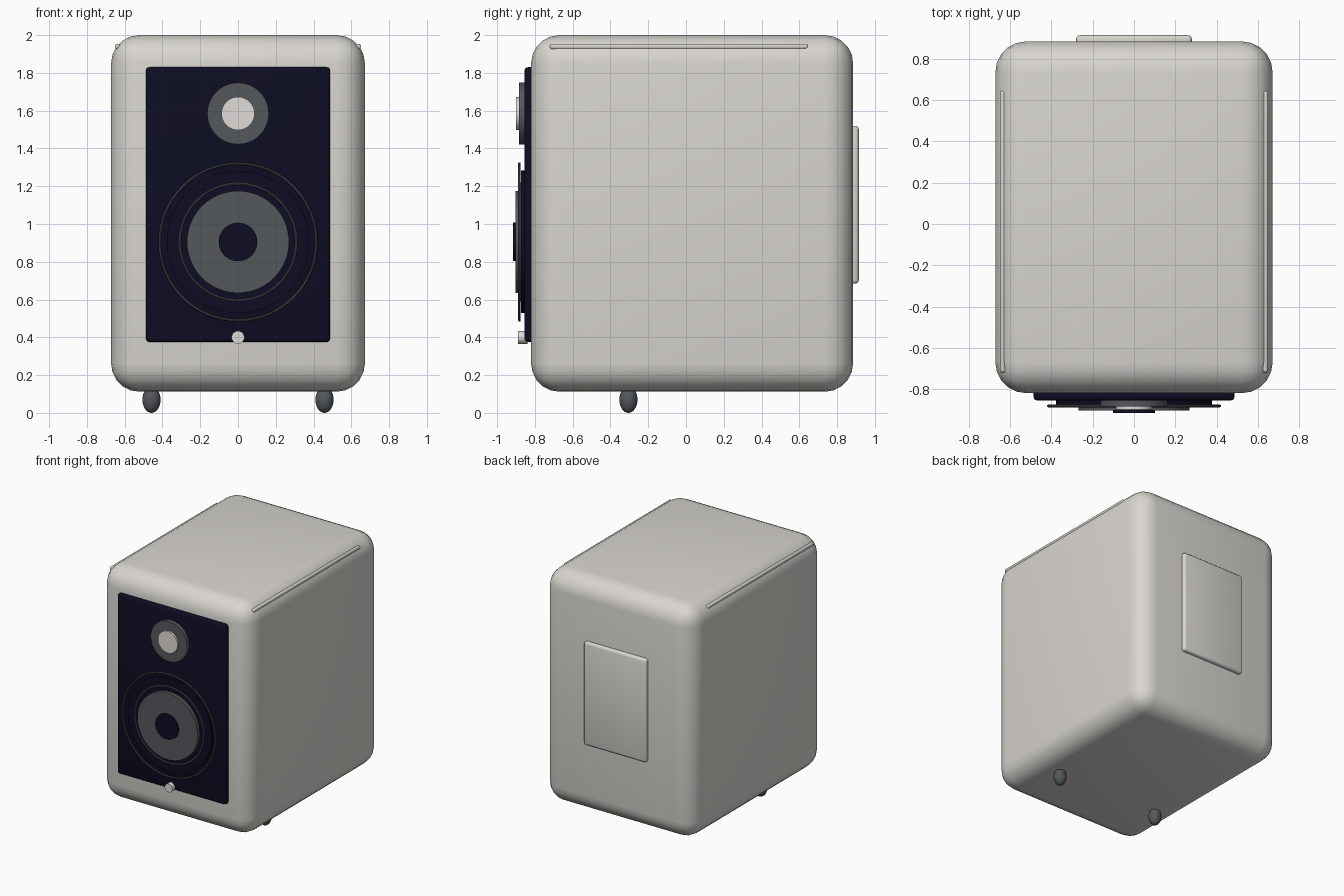
import bpy
from math import pi, radians

cube = bpy.data.objects.get("Cube")
if cube:
    bpy.data.objects.remove(cube, do_unlink=True)


def material(name, rgb):
    m = bpy.data.materials.new(name)
    m.use_nodes = True
    color = (*rgb, 1)
    m.diffuse_color = color
    m.node_tree.nodes["Principled BSDF"].inputs["Base Color"].default_value = color
    return m


SHELL = material("warm white", (0.69, 0.67, 0.63))
NAVY = material("dark navy", (0.004, 0.004, 0.017))
GREY = material("slate grey", (0.09, 0.098, 0.107))
PEARL = material("pearl", (0.74, 0.71, 0.69))


def finish(name, mat, bevel=0, segments=3):
    ob = bpy.context.object
    ob.name = name
    ob.data.materials.append(mat)
    bpy.ops.object.transform_apply(location=False, rotation=True, scale=True)
    if bevel:
        mod = ob.modifiers.new("rounding", "BEVEL")
        mod.width = bevel
        mod.segments = segments
        bpy.ops.object.modifier_apply(modifier=mod.name)
    bpy.ops.object.shade_smooth_by_angle(angle=radians(35))
    return ob


def box(name, mat, lo, hi, bevel, segments=3):
    center = [(a + b) / 2 for a, b in zip(lo, hi)]
    bpy.ops.mesh.primitive_cube_add(size=1, location=center)
    bpy.context.object.scale = [b - a for a, b in zip(lo, hi)]
    return finish(name, mat, bevel, segments)


def disc(name, mat, z, radius, front, back):
    # Cylinder along y, between the given front and back depths
    bpy.ops.mesh.primitive_cylinder_add(
        vertices=64, radius=radius, depth=back - front,
        location=(0, (front + back) / 2, z), rotation=(pi / 2, 0, 0))
    return finish(name, mat)


def ring(name, mat, z, radius, thickness, y):
    bpy.ops.mesh.primitive_torus_add(
        major_radius=radius, minor_radius=thickness, major_segments=64,
        minor_segments=8, location=(0, y, z), rotation=(pi / 2, 0, 0))
    return finish(name, mat)


# Cabinet, rear plate and front baffle
box("cabinet", SHELL, (-0.672, -0.82, 0.112), (0.672, 0.885, 2.0), 0.15, 5)
box("rear_plate", SHELL, (-0.28, 0.85, 0.685), (0.28, 0.915, 1.52), 0.018)
box("front_baffle", NAVY, (-0.487, -0.855, 0.375), (0.487, -0.79, 1.83), 0.018)

# Tweeter
TWEETER_Z = 1.585
disc("tweeter_surround", GREY, TWEETER_Z, 0.163, -0.885, -0.84)
disc("tweeter_dome", PEARL, TWEETER_Z, 0.088, -0.9, -0.87)

# Woofer
WOOFER_Z = 0.905
disc("woofer_base", NAVY, WOOFER_Z, 0.377, -0.874, -0.84)
ring("woofer_outer_ring", GREY, WOOFER_Z, 0.415, 0.007, -0.882)
ring("woofer_inner_ring", GREY, WOOFER_Z, 0.309, 0.006, -0.876)
disc("woofer_cone", GREY, WOOFER_Z, 0.27, -0.903, -0.86)
disc("woofer_cap", NAVY, WOOFER_Z, 0.102, -0.915, -0.89)

# Control knob
disc("control_knob", PEARL, 0.4, 0.034, -0.89, -0.84)

# Paired upper trim strips and feet
for side, x in (("left", 1), ("right", -1)):
    box(side + "_trim_strip", SHELL, (x * 0.636 - 0.014, -0.72, 1.925),
        (x * 0.636 + 0.014, 0.645, 1.954), 0.012)
    bpy.ops.mesh.primitive_uv_sphere_add(
        segments=24, ring_count=16, radius=1, location=(x * 0.458, -0.305, 0.07))
    bpy.context.object.scale = (0.048, 0.048, 0.07)
    finish(side + "_foot", GREY)
